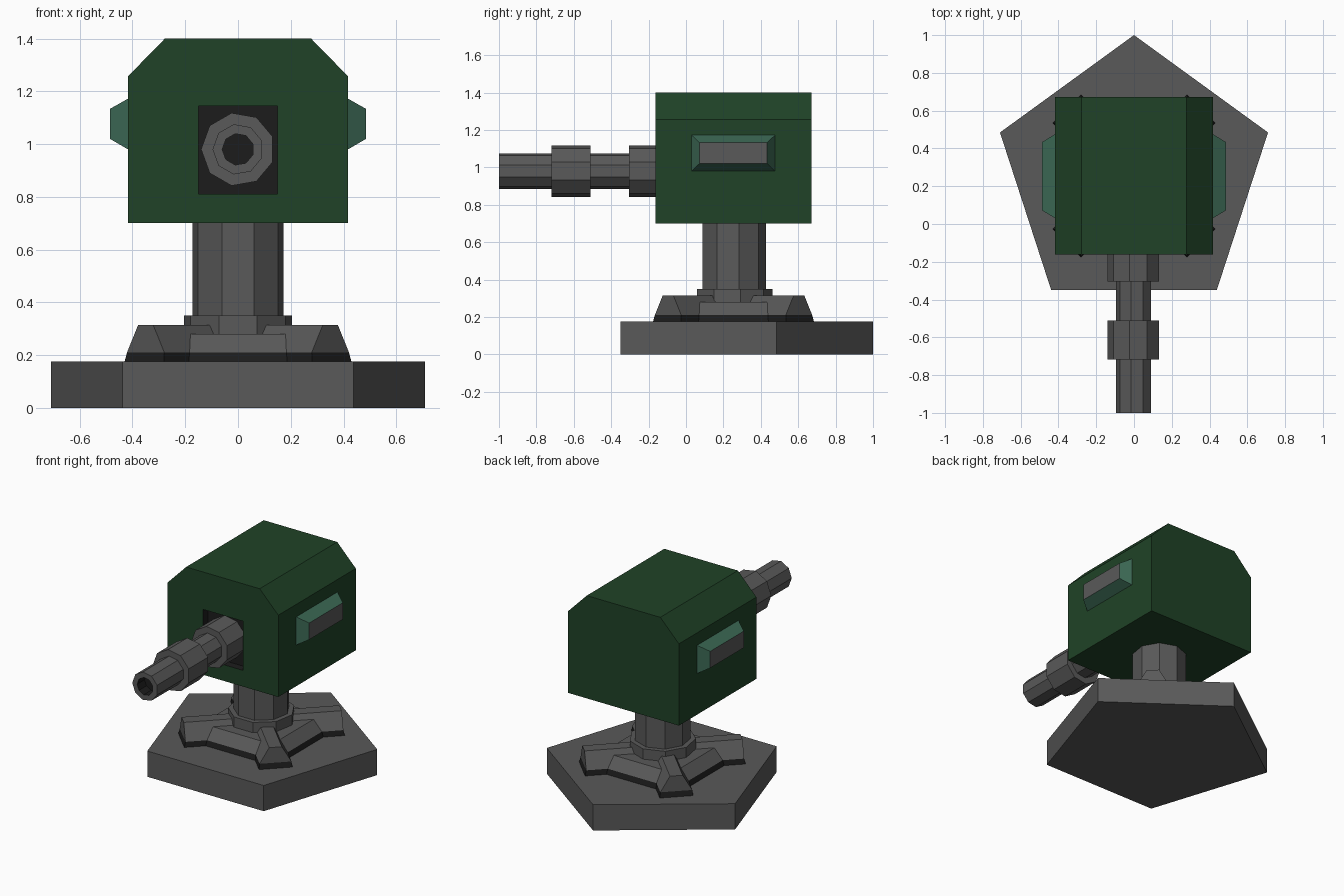
import bpy, bmesh
from math import cos, sin, pi, radians
from mathutils import Matrix

if "Cube" in bpy.data.objects:
    bpy.data.objects.remove(bpy.data.objects["Cube"])


def material(name, rgb):
    m = bpy.data.materials.new(name)
    m.diffuse_color = (*rgb, 1)
    m.use_nodes = True
    m.node_tree.nodes["Principled BSDF"].inputs["Base Color"].default_value = m.diffuse_color
    return m


GREY = material("steel", (0.10, 0.10, 0.10))
DARK = material("dark_recess", (0.012, 0.012, 0.012))
GREEN = material("green_armour", (0.014, 0.055, 0.02))
LIGHT = material("light_green_trim", (0.045, 0.14, 0.09))

CY = 0.254      # y of the column axis
GUN_Z = 0.98    # height of the barrel axis


def loft(name, rings, mats=(GREY,), slots=None, xform=None):
    """Skin a list of rings and cap both ends; slots = material per band, then end cap."""
    bm = bmesh.new()
    vs = [[bm.verts.new(p) for p in r] for r in rings]
    n = len(rings[0])
    slots = slots or [0] * len(rings)
    for k in range(len(vs) - 1):
        for i in range(n):
            j = (i + 1) % n
            f = bm.faces.new((vs[k][i], vs[k][j], vs[k + 1][j], vs[k + 1][i]))
            f.material_index = slots[k]
    bm.faces.new(vs[0][::-1])
    bm.faces.new(vs[-1]).material_index = slots[-1]
    if xform:
        bm.transform(xform)
    bmesh.ops.recalc_face_normals(bm, faces=bm.faces)
    me = bpy.data.meshes.new(name)
    bm.to_mesh(me)
    bm.free()
    for m in mats:
        me.materials.append(m)
    ob = bpy.data.objects.new(name, me)
    bpy.context.collection.objects.link(ob)
    return ob


def upright(name, sides, r, z0, z1):
    """Vertical prism around the column axis with one corner toward the back."""
    ang = [pi / 2 + 2 * pi * i / sides for i in range(sides)]
    loft(name, [[(r * cos(a), CY + r * sin(a), z) for a in ang] for z in (z0, z1)])


def gun_part(name, profile, mats=(GREY,), slots=None):
    """Nine-sided turned part along y from (radius, y) pairs."""
    ang = [pi + 2 * pi * i / 9 for i in range(9)]
    loft(name, [[(r * cos(a), y, GUN_Z + r * sin(a)) for a in ang] for r, y in profile],
         mats, slots)


def rect(a0, a1, b0, b1, z):
    return [(a0, b0, z), (a1, b0, z), (a1, b1, z), (a0, b1, z)]


# Pentagon base plate, column and its collar
upright("base_plate", 5, 0.746, 0, 0.175)
upright("column_collar", 9, 0.208, 0.26, 0.35)
upright("column", 9, 0.175, 0.34, 0.72)

# Central foot block and four diagonal ribs, each with a dark lower edge
to_axis = Matrix.Translation((0, CY, 0))
loft("foot_block", [rect(-h, h, -h, h, z) for h, z in
                    ((0.335, 0.175), (0.325, 0.21), (0.265, 0.28))],
     (GREY, DARK), [1, 0, 0], to_axis)
for i in range(4):
    loft(f"foot_rib_{i + 1}", [rect(0, r, -w, w, z) for r, w, z in
                               ((0.503, 0.105, 0.175), (0.495, 0.1, 0.21), (0.495, 0.04, 0.315))],
         (GREY, DARK), [1, 0, 0], to_axis @ Matrix.Rotation(radians(45 + 90 * i), 4, 'Z'))

# Armoured housing with a recessed gun port in the front
shell = [(-0.417, 0.7), (0.417, 0.7), (0.417, 1.257), (0.277, 1.4), (-0.277, 1.4), (-0.417, 1.257)]
port = [(-0.15, 0.81), (0.15, 0.81), (0.15, 1.03), (0.15, 1.145), (-0.15, 1.145), (-0.15, 1.03)]
loft("housing", [[(x, y, z) for x, z in prof] for prof, y in
                 ((shell, 0.672), (shell, -0.162), (port, -0.162), (port, -0.11))],
     (GREEN, DARK), [0, 0, 1, 1])

# Side blisters: light green bevels around a grey outer panel
for side, s in (("right", 1), ("left", -1)):
    loft(f"side_blister_{side}",
         [[(s * x, y, z) for y, z in ((y0, z0), (y1, z0), (y1, z1), (y0, z1))]
          for x, y0, y1, z0, z1 in ((0.41, 0.03, 0.476, 0.98, 1.172),
                                    (0.417, 0.03, 0.476, 0.98, 1.172),
                                    (0.486, 0.072, 0.434, 1.02, 1.133))],
         (LIGHT, GREY), [0, 0, 1])

# Barrel with a hollow muzzle, plus its two sleeves
gun_part("barrel", ((0.0965, -0.1), (0.0965, -1), (0.06, -1), (0.06, -0.92)),
         (GREY, DARK), [0, 0, 1, 1])
gun_part("rear_sleeve", ((0.14, -0.1), (0.14, -0.305)))
gun_part("middle_sleeve", ((0.14, -0.51), (0.14, -0.718)))
